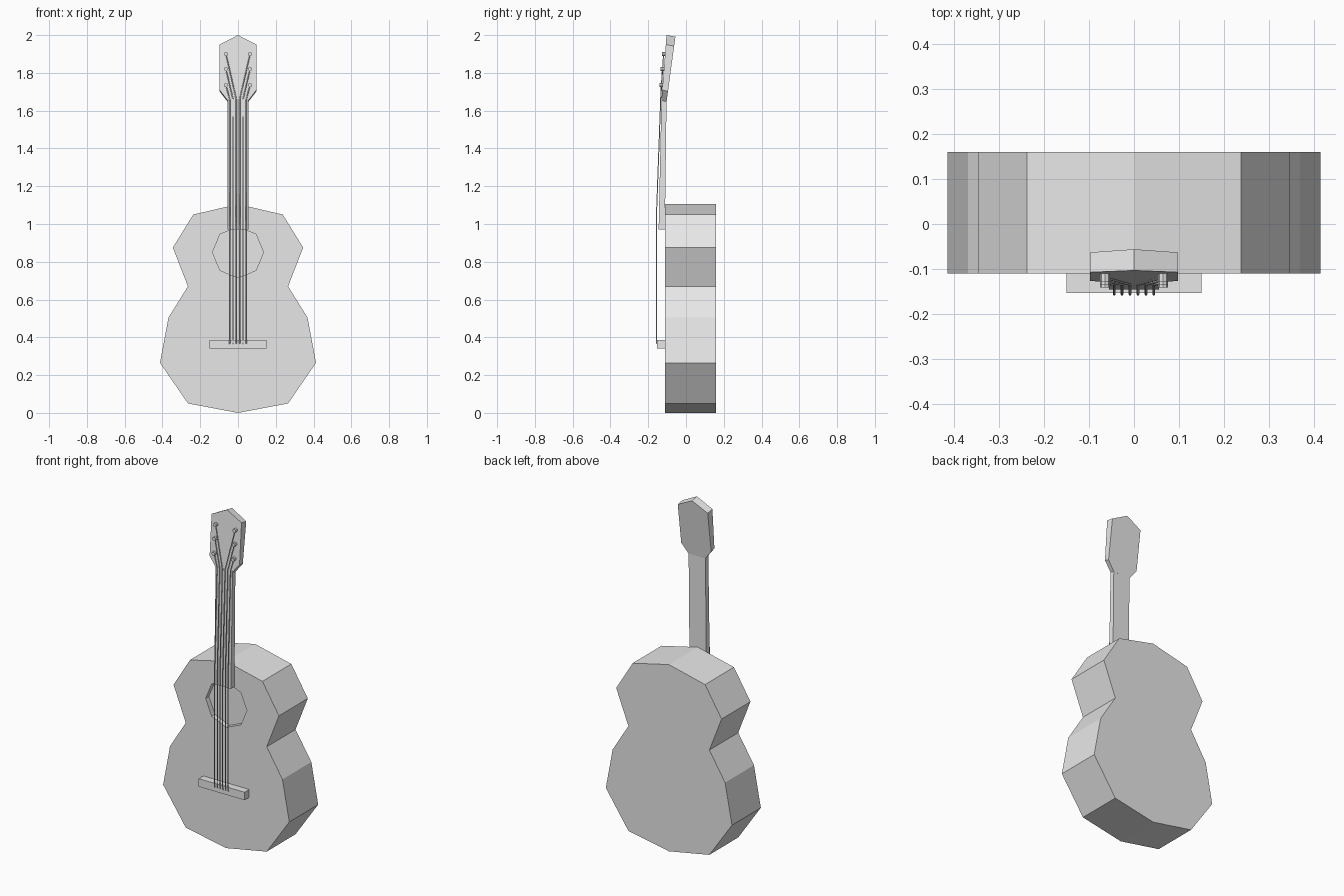
import bpy, bmesh
from math import cos, sin, pi, radians
from mathutils import Vector

cube = bpy.data.objects.get("Cube")
if cube:
    bpy.data.objects.remove(cube, do_unlink=True)

GREY = (0.8, 0.8, 0.8, 1)
mat = bpy.data.materials.new("plain grey")
mat.use_nodes = True
mat.diffuse_color = GREY
mat.node_tree.nodes["Principled BSDF"].inputs["Base Color"].default_value = GREY


def add_object(name, data):
    obj = bpy.data.objects.new(name, data)
    bpy.context.scene.collection.objects.link(obj)
    data.materials.append(mat)
    return obj


def mirrored(half):
    """Close a right-half outline by mirroring the points that are off centre."""
    return half + [(-x, z) for x, z in reversed(half) if x > 0]


def prism(name, outline, front, back, drop=0):
    """Solid between two sheets y = front(z) and y = back(z)."""
    bm = bmesh.new()
    a = [bm.verts.new((x, front(z), z)) for x, z in outline]
    b = [bm.verts.new((x, back(z), z - drop)) for x, z in outline]
    bm.faces.new(a)
    bm.faces.new(b[::-1])
    for i in range(len(a)):
        j = (i + 1) % len(a)
        bm.faces.new((a[j], a[i], b[i], b[j]))
    bmesh.ops.recalc_face_normals(bm, faces=bm.faces)
    mesh = bpy.data.meshes.new(name)
    bm.to_mesh(mesh)
    bm.free()
    return add_object(name, mesh)


def level(y):
    return lambda z: y


def slope(z0, y0, z1, y1):
    return lambda z: y0 + (y1 - y0) * (z - z0) / (z1 - z0)


def activate(obj):
    bpy.ops.object.select_all(action='DESELECT')
    obj.select_set(True)
    bpy.context.view_layer.objects.active = obj


# Body with a shallow octagonal sound hole
body = prism("body", mirrored([
    (0, 0), (0.265, 0.05), (0.413, 0.265), (0.368, 0.505),
    (0.265, 0.67), (0.345, 0.875), (0.237, 1.05), (0, 1.105)]),
    level(-0.11), level(0.16))
hole = prism("sound_hole_cutter",
             [(0.135 * cos(i * pi / 4), 0.85 + 0.135 * sin(i * pi / 4)) for i in range(8)],
             level(-0.2), level(-0.08))
hole.hide_render = True
cut = body.modifiers.new("sound_hole", 'BOOLEAN')
cut.operation = 'DIFFERENCE'
cut.solver = 'EXACT'
cut.object = hole
activate(body)
bpy.ops.object.modifier_apply(modifier=cut.name)
bpy.data.objects.remove(hole, do_unlink=True)

# Neck, head and bridge
prism("neck", mirrored([(0.055, 0.97), (0.055, 1.66)]),
      slope(0.97, -0.145, 1.66, -0.13), slope(0.97, -0.112, 1.66, -0.103))
head_front = slope(1.655, -0.13, 2, -0.103)
prism("head", mirrored([(0.055, 1.655), (0.098, 1.71), (0.098, 1.95), (0, 2)]),
      head_front, slope(1.655, -0.103, 2, -0.056), drop=0.008)
prism("bridge", mirrored([(0.15, 0.34), (0.15, 0.387)]), level(-0.153), level(-0.105))

# Tuning pegs and strings; the inner strings run to the highest pegs
peg_heights = [1.9, 1.82, 1.735]
for side, label in ((1, "left"), (-1, "right")):
    for i, z in enumerate(peg_heights):
        y = head_front(z)
        peg_x = side * 0.064
        bm = bmesh.new()
        bmesh.ops.create_cone(bm, cap_ends=True, segments=8, radius1=0.011,
                              radius2=0.011, depth=0.03)
        for v in bm.verts:
            v.co = Vector((peg_x + v.co.x, y - 0.002 + v.co.z, z + v.co.y))
        bmesh.ops.recalc_face_normals(bm, faces=bm.faces)
        mesh = bpy.data.meshes.new("peg")
        bm.to_mesh(mesh)
        bm.free()
        add_object(f"{label}_peg_{i + 1}", mesh)

        x = side * (0.009 + 0.0175 * i)
        path = [(x, -0.15, 0.365), (x, -0.156, 0.37), (x, -0.156, 1.06),
                (x, -0.134, 1.66), (peg_x, y - 0.008, z)]
        curve = bpy.data.curves.new("string", 'CURVE')
        curve.dimensions = '3D'
        curve.bevel_depth = 0.003
        curve.bevel_resolution = 1
        curve.use_fill_caps = True
        spline = curve.splines.new('POLY')
        spline.points.add(len(path) - 1)
        for point, co in zip(spline.points, path):
            point.co = (*co, 1)
        string = add_object(f"{label}_string_{i + 1}", curve)
        activate(string)
        bpy.ops.object.convert(target='MESH')
        bpy.ops.object.shade_smooth_by_angle(angle=radians(50))
